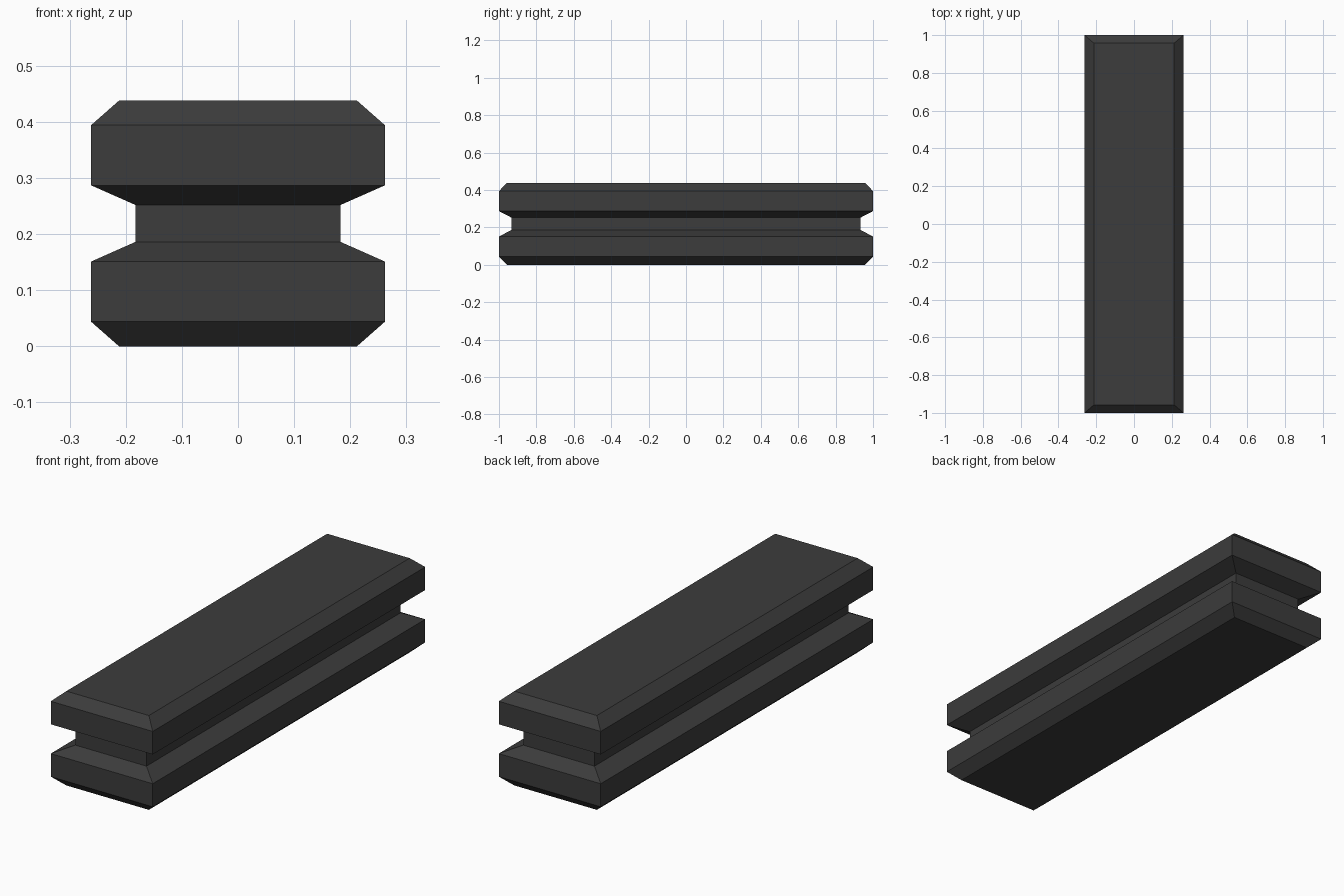
import bpy
import bmesh

cube = bpy.data.objects.get("Cube")
if cube:
    bpy.data.objects.remove(cube, do_unlink=True)

# Dark grey material
grey = bpy.data.materials.new("dark_grey")
grey.use_nodes = True
colour = (0.045, 0.045, 0.045, 1)
grey.diffuse_color = colour
grey.node_tree.nodes["Principled BSDF"].inputs["Base Color"].default_value = colour

# Lower half of the block profile: half width, half length, height
HEIGHT = 0.438
lower = [(0.212, 0.957, 0), (0.262, 1, 0.044), (0.262, 1, 0.151), (0.183, 0.933, 0.186)]
profile = lower + [(x, y, HEIGHT - z) for x, y, z in reversed(lower)]

# Grooved block: rectangular rings joined by flat bands
bm = bmesh.new()
corners = [(-1, -1), (1, -1), (1, 1), (-1, 1)]
rings = [[bm.verts.new((sx * x, sy * y, z)) for sx, sy in corners] for x, y, z in profile]
for low, high in zip(rings, rings[1:]):
    for i in range(4):
        j = (i + 1) % 4
        bm.faces.new((low[i], low[j], high[j], high[i]))
bm.faces.new(reversed(rings[0]))
bm.faces.new(rings[-1])
bmesh.ops.recalc_face_normals(bm, faces=bm.faces)

mesh = bpy.data.meshes.new("grooved_block")
bm.to_mesh(mesh)
bm.free()
mesh.materials.append(grey)
bpy.context.collection.objects.link(bpy.data.objects.new("grooved_block", mesh))
